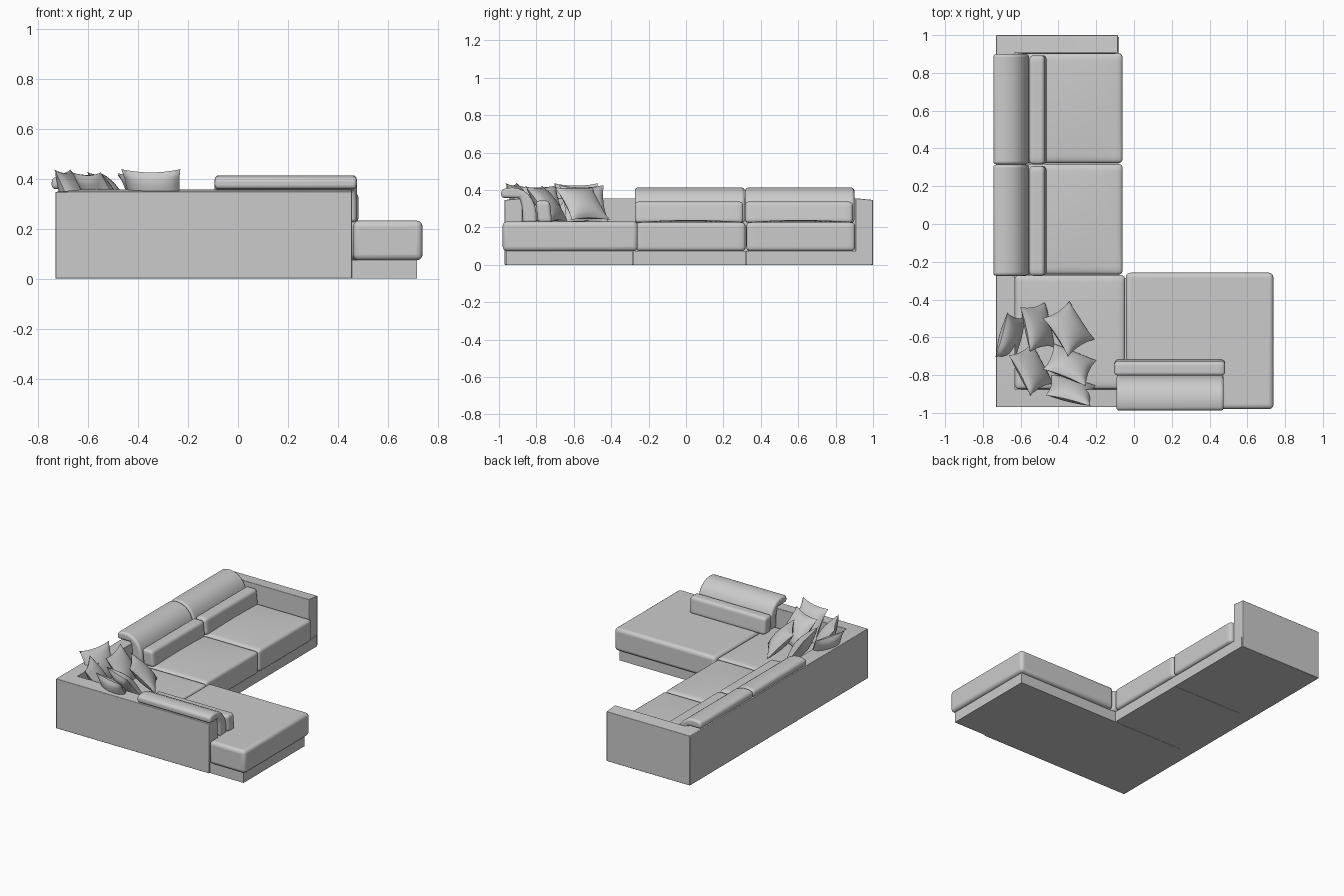
import bpy, bmesh
from math import sin, cos, pi, radians
from mathutils import Vector, Matrix

if "Cube" in bpy.data.objects:
    bpy.data.objects.remove(bpy.data.objects["Cube"])


def finish(name, bm, smooth=True, bevel=0.0, segs=4):
    bmesh.ops.recalc_face_normals(bm, faces=bm.faces)
    me = bpy.data.meshes.new(name)
    bm.to_mesh(me)
    bm.free()
    ob = bpy.data.objects.new(name, me)
    bpy.context.collection.objects.link(ob)
    if bevel:
        m = ob.modifiers.new("bevel", 'BEVEL')
        m.width, m.segments, m.limit_method = bevel, segs, 'ANGLE'
        m.angle_limit = radians(40)
    if smooth:
        bpy.ops.object.select_all(action='DESELECT')
        ob.select_set(True)
        bpy.context.view_layer.objects.active = ob
        bpy.ops.object.shade_smooth_by_angle(angle=radians(50))
    return ob


def prism(name, pts, axis, a, b, bevel=0.0):
    """Extrude a 2D profile along an axis from a to b."""
    put = {'x': lambda p, t: (t, p[0], p[1]),
           'y': lambda p, t: (p[0], t, p[1]),
           'z': lambda p, t: (p[0], p[1], t)}[axis]
    bm = bmesh.new()
    lo = [bm.verts.new(put(p, a)) for p in pts]
    hi = [bm.verts.new(put(p, b)) for p in pts]
    bm.faces.new(lo)
    bm.faces.new(hi)
    n = len(pts)
    for i in range(n):
        j = (i + 1) % n
        bm.faces.new((lo[i], lo[j], hi[j], hi[i]))
    return finish(name, bm, bevel > 0, bevel)


def cushion(name, lo, hi, r=0.022, crown=0.0, tilt=(0, 0)):
    """Rounded, slightly crowned box; tilt shears the top in x and y."""
    lo, hi = Vector(lo), Vector(hi)
    c, h = (lo + hi) / 2, (hi - lo) / 2
    bm = bmesh.new()
    bmesh.ops.create_cube(bm, size=2)
    bmesh.ops.subdivide_edges(bm, edges=bm.edges[:], cuts=17, use_grid_fill=True)
    for v in bm.verts:
        t = Vector([sin(pi / 2 * max(-1, min(1, k))) for k in v.co])
        p = Vector([t[i] * h[i] for i in range(3)])
        q = Vector([max(-h[i] + r, min(h[i] - r, p[i])) for i in range(3)])
        d = p - q
        if d.length > 1e-6:
            p = q + d.normalized() * r
        if t.z > 0.9:
            p.z += crown * (1 - t.x ** 2) * (1 - t.y ** 2)
        p.x += tilt[0] * t.z
        p.y += tilt[1] * t.z
        v.co = c + p
    return finish(name, bm)


def pillow(name, loc, azimuth, lean, size=0.125, thick=0.045):
    """Square throw pillow with pinched corners, leaning back from azimuth."""
    bm = bmesh.new()
    for side in (-1, 1):
        vs = bmesh.ops.create_grid(bm, x_segments=16, y_segments=16, size=1)['verts']
        for v in vs:
            u, w = v.co.x, v.co.y
            bulge = max(0, (1 - u * u) * (1 - w * w)) ** 0.55
            v.co = (u * size * (1.08 - 0.13 * (1 - w * w)),
                    w * size * (1.08 - 0.13 * (1 - u * u)), side * thick * bulge)
    bmesh.ops.remove_doubles(bm, verts=bm.verts, dist=1e-5)
    az, le = radians(azimuth), radians(lean)
    a, z = Vector((cos(az), sin(az), 0)), Vector((0, 0, 1))
    n, up = a * cos(le) + z * sin(le), z * cos(le) - a * sin(le)
    rot = Matrix((up.cross(n), up, n)).transposed().to_4x4()
    bm.transform(Matrix.Translation(loc) @ rot)
    return finish(name, bm)


def rect(x0, y0, x1, y1):
    return [(x0, y0), (x1, y0), (x1, y1), (x0, y1)]


# Plinth in three sections
prism("chaise_plinth", rect(-0.72, -0.96, 0.715, -0.285), 'z', 0, 0.075)
prism("middle_plinth", rect(-0.72, -0.283, -0.08, 0.318), 'z', 0, 0.075)
prism("end_plinth", rect(-0.72, 0.32, -0.08, 0.99), 'z', 0, 0.075)

# Continuous back and arm wall with mitred corners and sloping top
bm = bmesh.new()
stations = [((0.455, -0.97), (0.455, -0.875)), ((-0.73, -0.97), (-0.63, -0.875)),
            ((-0.73, 1.0), (-0.63, 0.907)), ((-0.085, 1.0), (-0.085, 0.907))]
rings = [[bm.verts.new((*o, 0)), bm.verts.new((*o, 0.347)),
          bm.verts.new((*i, 0.356)), bm.verts.new((*i, 0))] for o, i in stations]
for r0, r1 in zip(rings, rings[1:]):
    for k in range(4):
        m = (k + 1) % 4
        bm.faces.new((r0[k], r0[m], r1[m], r1[k]))
bm.faces.new(rings[0])
bm.faces.new(rings[-1])
finish("back_wall", bm, True, 0.003, 2)

# Seat cushions
spans = [(-0.268, 0.318), (0.322, 0.904)]
for i, (y0, y1) in enumerate(spans):
    cushion(f"seat_{i + 1}", (-0.63, y0, 0.073), (-0.06, y1, 0.228), crown=0.012)
cushion("corner_seat", (-0.63, -0.875, 0.073), (-0.047, -0.27, 0.228), crown=0.006)
prism("chaise_seat", [(-0.043, -0.87), (0.46, -0.87), (0.46, -0.98), (0.738, -0.98),
                      (0.738, -0.258), (-0.043, -0.258)], 'z', 0.073, 0.232, 0.024)

# Back cushions rolled over the wall: (distance from outer edge, height)
roll = [(0.0, 0.358), (0.0, 0.402), (0.03, 0.411), (0.06, 0.413), (0.09, 0.409),
        (0.12, 0.397), (0.145, 0.378), (0.165, 0.352), (0.18, 0.318), (0.188, 0.28),
        (0.19, 0.225), (0.115, 0.225), (0.112, 0.31), (0.10, 0.358)]
for i, (y0, y1) in enumerate(spans):
    prism(f"back_cushion_{i + 1}", [(-0.745 + d, z) for d, z in roll],
          'y', y0 - 0.006, y1 - 0.004, 0.016)
prism("chaise_back_cushion", [(-0.988 + d, z) for d, z in roll], 'x', -0.093, 0.475, 0.016)

# Lumbar cushions in front of the back cushions
for i, (y0, y1) in enumerate(spans):
    cushion(f"lumbar_{i + 1}", (-0.55, y0 - 0.006, 0.225), (-0.468, y1 - 0.012, 0.338),
            0.02, tilt=(-0.006, 0))
cushion("chaise_lumbar", (-0.105, -0.798, 0.225), (0.482, -0.722, 0.343), 0.02, tilt=(0, -0.006))

# Throw pillows heaped in the corner
heap = [((-0.655, -0.60, 0.325), -15, 24), ((-0.51, -0.545, 0.325), 12, 34),
        ((-0.345, -0.555, 0.328), 33, 44), ((-0.545, -0.77, 0.325), 28, 35),
        ((-0.34, -0.745, 0.325), 68, 38), ((-0.335, -0.88, 0.33), 76, 28)]
for i, (loc, az, lean) in enumerate(heap):
    pillow(f"throw_pillow_{i + 1}", loc, az, lean, size=0.113)
